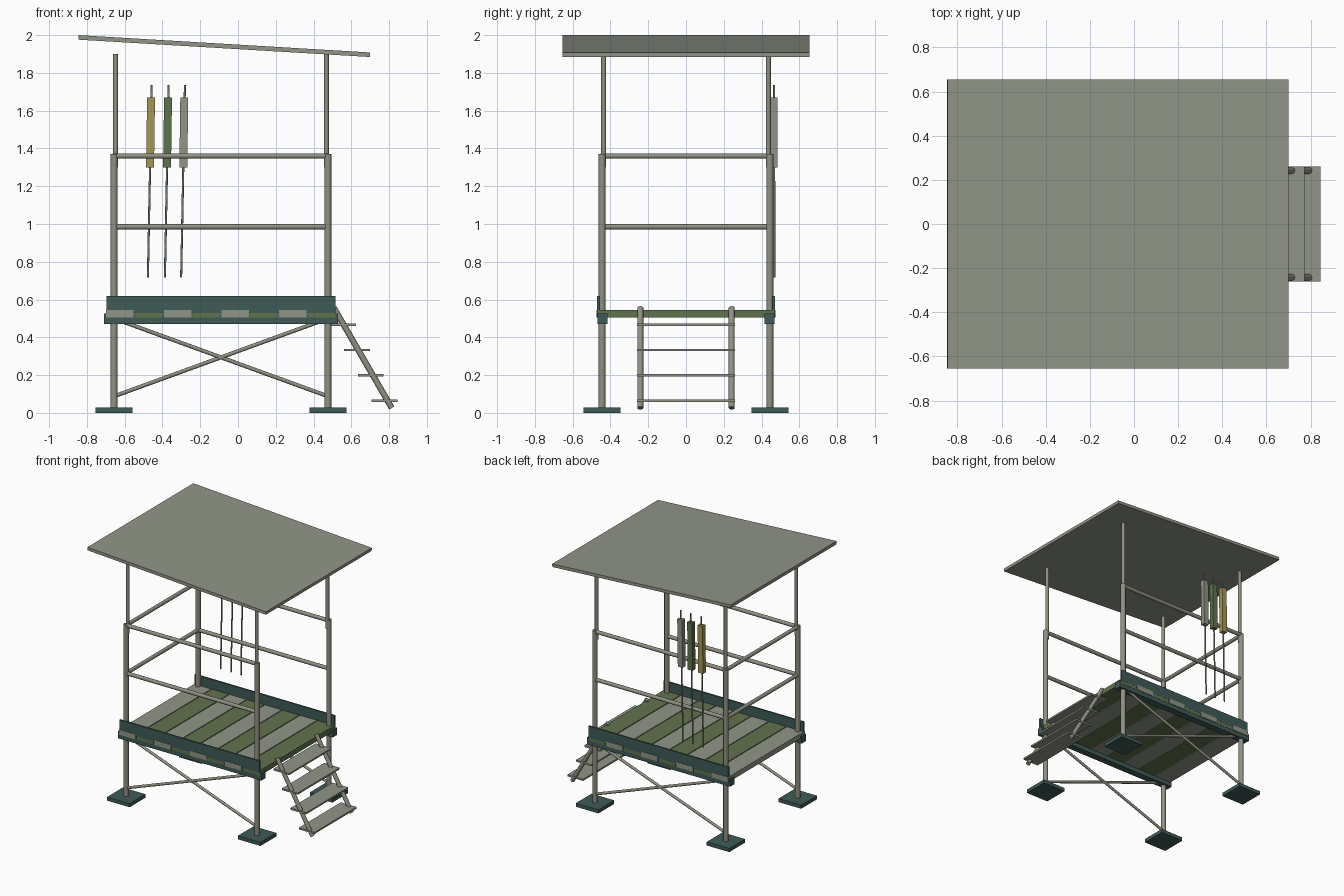
import bpy
import bmesh
import math
from mathutils import Vector

cube = bpy.data.objects.get("Cube")
if cube:
    bpy.data.objects.remove(cube, do_unlink=True)


def material(name, color):
    m = bpy.data.materials.new(name)
    m.diffuse_color = (*color, 1)
    m.use_nodes = True
    for node in m.node_tree.nodes:
        if node.type == 'BSDF_PRINCIPLED':
            node.inputs["Base Color"].default_value = (*color, 1)
    return m


GREY = material("weathered grey", (0.28, 0.30, 0.245))
STEEL = material("warm grey pipe", (0.28, 0.28, 0.23))
TEAL = material("dark teal", (0.05, 0.105, 0.095))
GREEN = material("olive green", (0.12, 0.17, 0.075))
YELLOW = material("faded yellow", (0.38, 0.31, 0.09))


def finish(name, bm, mat):
    mesh = bpy.data.meshes.new(name)
    bm.to_mesh(mesh)
    bm.free()
    mesh.materials.append(mat)
    obj = bpy.data.objects.new(name, mesh)
    bpy.context.collection.objects.link(obj)
    return obj


def box(name, center, size, mat, tilt=0):
    bm = bmesh.new()
    bmesh.ops.create_cube(bm, size=1)
    bmesh.ops.scale(bm, vec=size, verts=bm.verts)
    obj = finish(name, bm, mat)
    obj.location = center
    obj.rotation_euler.y = tilt
    return obj


def pipe(name, start, end, radius, mat=STEEL, sides=12):
    a, b = Vector(start), Vector(end)
    bm = bmesh.new()
    bmesh.ops.create_cone(bm, cap_ends=True, segments=sides, radius1=radius,
                          radius2=radius, depth=(b - a).length)
    for f in bm.faces:
        f.smooth = len(f.verts) == 4
    for e in bm.edges:
        e.smooth = all(len(f.verts) == 4 for f in e.link_faces)
    obj = finish(name, bm, mat)
    obj.location = (a + b) / 2
    obj.rotation_euler = (b - a).to_track_quat('Z', 'Y').to_euler()
    return obj


LEFT_X, RIGHT_X, SIDE_Y = -0.656, 0.476, 0.444
MID_X = (LEFT_X + RIGHT_X) / 2

# Corner posts: sleeve below, slimmer pipe above, square foot plate
for x, inward in ((LEFT_X, 1), (RIGHT_X, -1)):
    for s in (-1, 1):
        y = s * SIDE_Y
        box("foot_plate", (x, y, 0.014), (0.195, 0.195, 0.028), TEAL)
        pipe("lower_post", (x, y, 0.02), (x, y, 1.37), 0.019)
        ux, uy = x + inward * 0.008, y - s * 0.008
        pipe("upper_post", (ux, uy, 1.3), (ux, uy, 1.9), 0.0135)

# Front and back: guard rails, cross braces, beams and toe boards
for s in (-1, 1):
    y = s * SIDE_Y
    for z in (0.985, 1.36):
        pipe("long_rail", (LEFT_X, y, z), (RIGHT_X, y, z), 0.0145)
    for low, high in ((LEFT_X, RIGHT_X), (RIGHT_X, LEFT_X)):
        pipe("cross_brace", (low, y, 0.088), (high, y, 0.5), 0.0105)
    box("deck_beam", (MID_X, s * 0.442, 0.499), (1.24, 0.054, 0.055), TEAL)
    box("toe_board", (MID_X, s * 0.464, 0.575), (1.21, 0.014, 0.09), TEAL)

# Guard rails on the side away from the ladder
for z in (0.985, 1.36):
    pipe("side_rail", (LEFT_X, -SIDE_Y, z), (LEFT_X, SIDE_Y, z), 0.0145)

# Deck planks in alternating colours
for i in range(8):
    mat, length = ((GREY, 0.95), (GREEN, 0.941))[i % 2]
    box("deck_plank", (-0.625 + i * 0.1525, 0, 0.525),
        (0.146, length, 0.04), mat)

# Sloping roof sheet
box("roof", (-0.073, 0, 1.942), (1.547, 1.308, 0.024), GREY, math.radians(3.4))

# Ladder
for s in (-1, 1):
    pipe("ladder_stringer", (0.507, s * 0.242, 0.557),
         (0.814, s * 0.242, 0.026), 0.016)
for i in range(4):
    box("ladder_tread", (0.557 + i * 0.073, 0, 0.467 - i * 0.134),
        (0.136, 0.52, 0.013), GREY)

# Rolled flags on poles hung at the back
for x, mat in ((-0.463, YELLOW), (-0.373, GREEN), (-0.287, GREY)):
    pipe("flag_pole", (x - 0.014, 0.467, 0.718), (x + 0.006, 0.467, 1.735),
         0.0055, STEEL, 8)
    box("rolled_flag", (x, 0.467, 1.485), (0.042, 0.036, 0.37), mat,
        math.radians(0.8))
